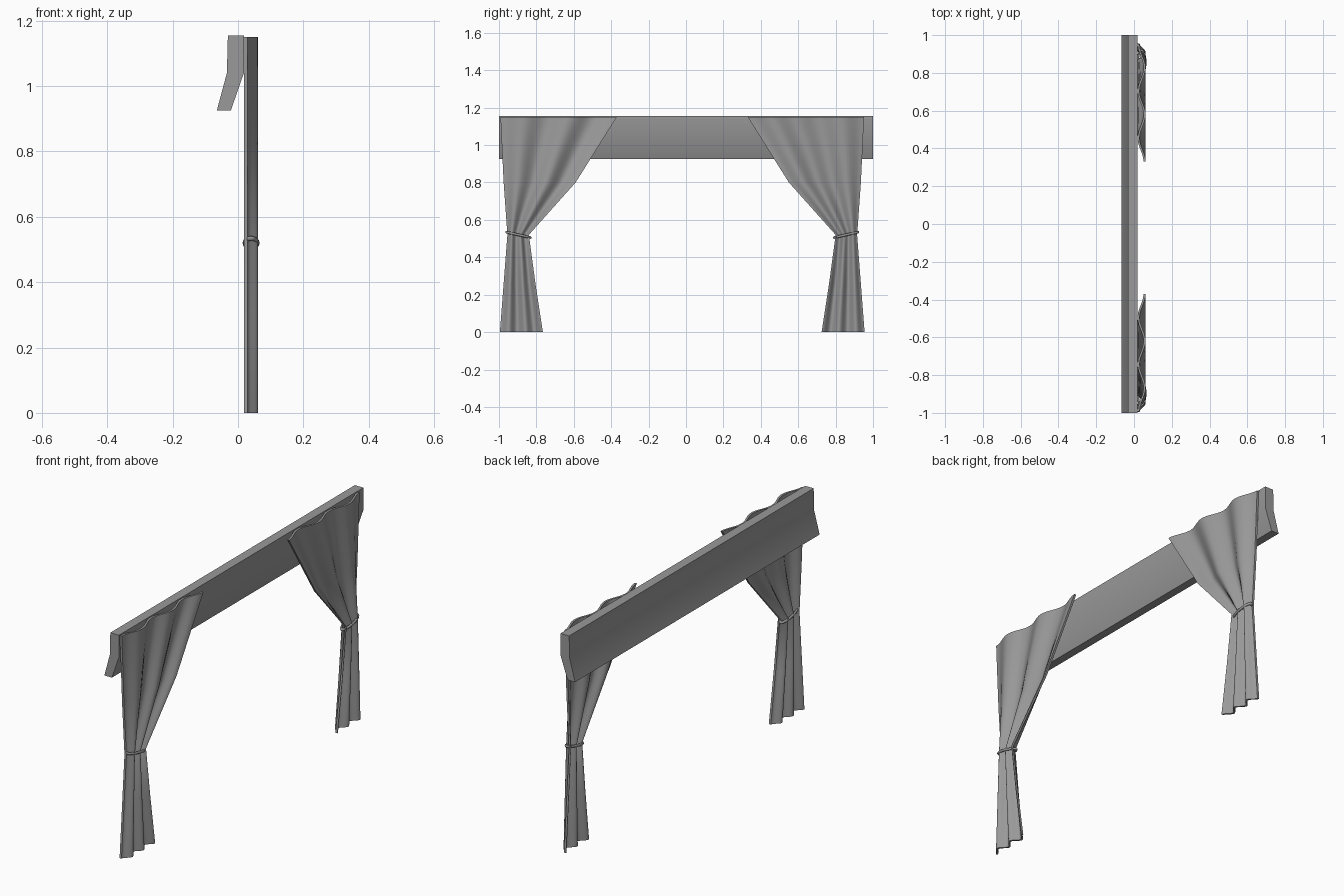
import bpy, bmesh, math

cube = bpy.data.objects.get("Cube")
if cube:
    bpy.data.objects.remove(cube)

grey = bpy.data.materials.new("fabric_grey")
grey.use_nodes = True
grey.diffuse_color = (0.32, 0.32, 0.32, 1)
grey.node_tree.nodes["Principled BSDF"].inputs["Base Color"].default_value = (0.32, 0.32, 0.32, 1)

MID_Y = -0.02     # the curtains are symmetric about this plane
MID_X = 0.04      # centre plane of the cloth
FOLD = 0.016      # fold depth
THICK = 0.011     # cloth thickness


def finish(bm, name, angle):
    bmesh.ops.recalc_face_normals(bm, faces=bm.faces)
    mesh = bpy.data.meshes.new(name)
    bm.to_mesh(mesh)
    bm.free()
    mesh.materials.append(grey)
    ob = bpy.data.objects.new(name, mesh)
    bpy.context.scene.collection.objects.link(ob)
    bpy.ops.object.select_all(action="DESELECT")
    bpy.context.view_layer.objects.active = ob
    ob.select_set(True)
    bpy.ops.object.shade_smooth_by_angle(angle=math.radians(angle))
    return ob


def skin(bm, rings, closed):
    """Join neighbouring rings of vertices with quads."""
    n = len(rings[0])
    for a, b in zip(rings, rings[1:]):
        for i in range(n if closed else n - 1):
            j = (i + 1) % n
            bm.faces.new((a[i], a[j], b[j], b[i]))


def valance():
    # Bent board section swept along y
    section = [(-0.031, 1.155), (0.018, 1.155), (0.018, 1.04),
               (-0.022, 0.925), (-0.065, 0.925), (-0.034, 1.04)]
    bm = bmesh.new()
    rings = [[bm.verts.new((x, y, z)) for x, z in section] for y in (-1, 1)]
    skin(bm, rings, True)
    for ring in rings:
        bm.faces.new(ring)
    finish(bm, "valance", 25)


def curtain(name, side):
    # Height, outer edge and inner edge, as distances from the symmetry plane
    rows = [(1.15, 0.972, 0.35), (0.8, 0.955, 0.57), (0.52, 0.935, 0.82),
            (0.26, 0.955, 0.785), (0, 0.975, 0.745)]
    columns = 30
    bm = bmesh.new()
    rings = []
    for z, outer, inner in rows:
        front, back = [], []
        for i in range(columns + 1):
            u = i / columns
            y = MID_Y + side * (outer + (inner - outer) * u)
            x = MID_X - FOLD * math.cos(5 * math.pi * u)
            front.append(bm.verts.new((x + THICK / 2, y, z)))
            back.append(bm.verts.new((x - THICK / 2, y, z)))
        rings.append(front + back[::-1])
    skin(bm, rings, True)
    # Close the hem and the heading
    for ring in (rings[0], rings[-1]):
        for i in range(columns):
            bm.faces.new((ring[i], ring[i + 1], ring[-2 - i], ring[-1 - i]))
    finish(bm, name, 50)


def tieback(name, side):
    # Thin tilted loop around the waist
    bm = bmesh.new()
    rings = []
    for i in range(25):
        a = 2 * math.pi * i / 24
        ring = []
        for k in range(8):
            b = 2 * math.pi * k / 8
            r = 0.006 * math.cos(b)
            along = (0.064 + r) * math.cos(a)
            ring.append(bm.verts.new((MID_X + (0.02 + r) * math.sin(a),
                                      MID_Y + side * (0.876 + along),
                                      0.52 + 0.22 * along + 0.007 * math.sin(b))))
        rings.append(ring)
    skin(bm, rings, True)
    bmesh.ops.remove_doubles(bm, verts=bm.verts, dist=0.0001)
    finish(bm, name, 60)


valance()
for label, side in (("left", 1), ("right", -1)):
    curtain("curtain_" + label, side)
    tieback("tieback_" + label, side)
